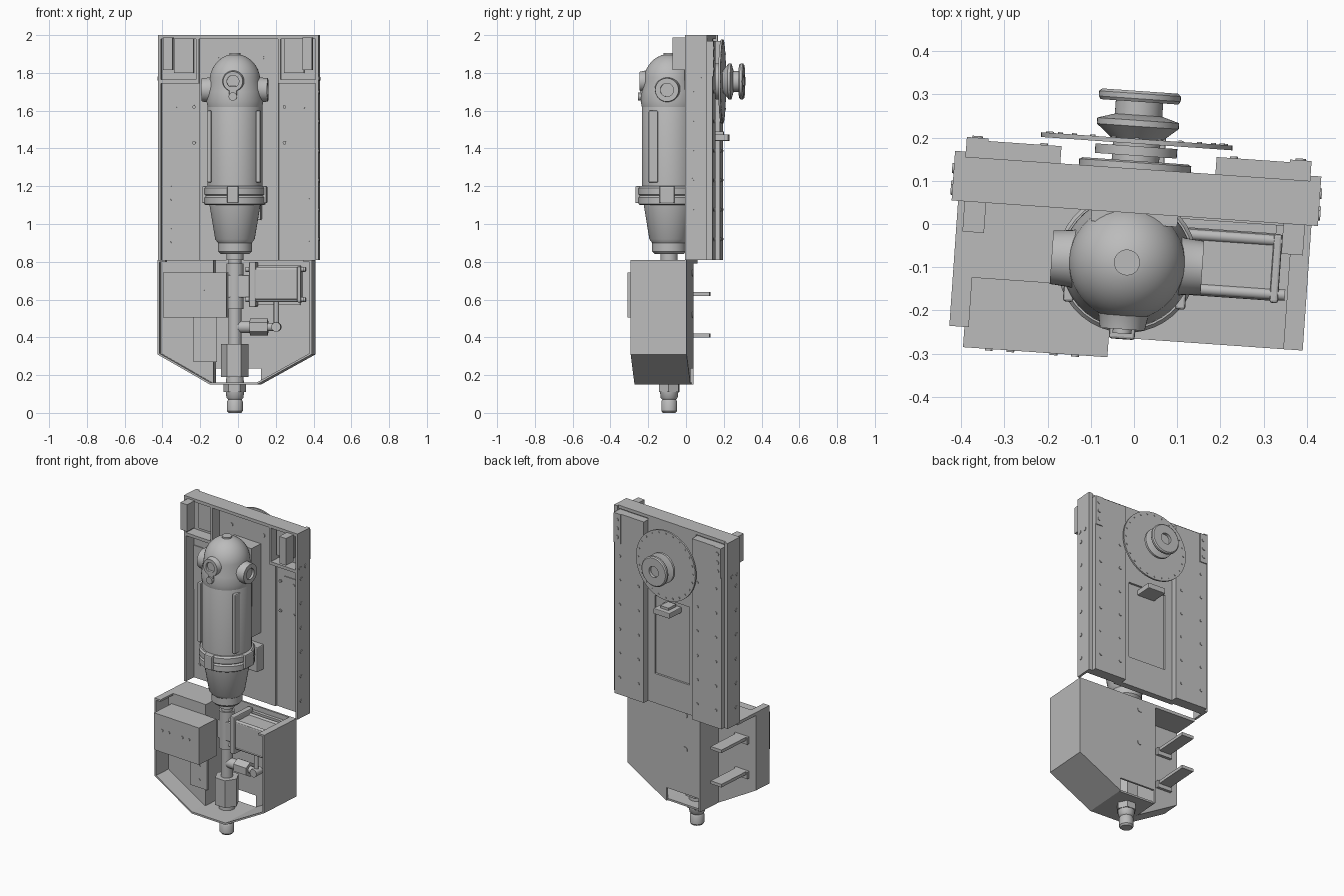
import bpy, bmesh, math
from mathutils import Matrix, Vector

if "Cube" in bpy.data.objects:
    bpy.data.objects.remove(bpy.data.objects["Cube"])

GREY = bpy.data.materials.new("machine_grey")
GREY.use_nodes = True
GREY.diffuse_color = (.5, .5, .5, 1)
GREY.node_tree.nodes["Principled BSDF"].inputs["Base Color"].default_value = GREY.diffuse_color

TURN = Matrix.Rotation(math.radians(-4), 4, "Z")   # whole unit stands slightly turned
AXES = {"x": Matrix.Rotation(math.pi / 2, 4, "Y"),
        "y": Matrix.Rotation(-math.pi / 2, 4, "X"), "z": Matrix()}
CX, CY = -.01, -.09                                # axis of the vertical spindle
SPINDLE = Vector((CX, CY, 0))
HUB = Vector((-.007, 0, 1.755))                    # axis of the rear pulley
TOP, SEAM, SHOULDER, FLOOR = 2, .81, .31, .15      # main heights
HALF, EDGE, STEP = .41, .425, -.13                 # widths of housing, frame and recess
FRONT, MID, BACK = -.265, -.15, .02                # depths of the housing
LIP, PLATE, SKIN, REAR, RAIL = .025, .1, .115, .128, .168   # depths of the frame
THIN, ROUND = .012, .006

def finish(name, bm, smooth=False):
    bmesh.ops.recalc_face_normals(bm, faces=bm.faces)
    mesh = bpy.data.meshes.new(name)
    bm.to_mesh(mesh)
    bm.free()
    mesh.materials.append(GREY)
    ob = bpy.data.objects.new(name, mesh)
    bpy.context.collection.objects.link(ob)
    ob.matrix_world = TURN
    if smooth:
        bpy.ops.object.select_all(action="DESELECT")
        ob.select_set(True)
        bpy.context.view_layer.objects.active = ob
        bpy.ops.object.shade_smooth_by_angle(angle=math.radians(35))

def box(name, left, right, front, back, bottom, top, bevel=0):
    bm = bmesh.new()
    bmesh.ops.create_cube(bm, size=1)
    low, high = (left, front, bottom), (right, back, top)
    for v in bm.verts:
        v.co = [a + (b - a) * (c + .5) for a, b, c in zip(low, high, v.co)]
    if bevel:
        bmesh.ops.bevel(bm, geom=bm.edges[:], offset=bevel, segments=2, affect="EDGES", profile=.5)
    finish(name, bm)

def prism(name, outline, front, back):
    # x-z outline extruded along y
    bm = bmesh.new()
    face = bm.faces.new([bm.verts.new((x, front, z)) for x, z in outline])
    new = bmesh.ops.extrude_face_region(bm, geom=[face])["geom"]
    verts = [g for g in new if isinstance(g, bmesh.types.BMVert)]
    bmesh.ops.translate(bm, verts=verts, vec=(0, back - front, 0))
    finish(name, bm)

def lathe(name, profile, origin=SPINDLE, axis="z", sides=40):
    # profile holds (radius, height along the axis)
    bm = bmesh.new()
    angles = [math.tau * i / sides for i in range(sides)]
    rings = [[bm.verts.new((r * math.cos(a), r * math.sin(a), h)) for a in angles] for r, h in profile]
    for low, high in zip(rings, rings[1:]):
        for i in range(sides):
            bm.faces.new((low[i - 1], low[i], high[i], high[i - 1]))
    bm.faces.new(rings[0])
    bm.faces.new(rings[-1])
    bm.transform(Matrix.Translation(origin) @ AXES[axis])
    finish(name, bm, sides > 8)

def rod(name, origin, axis, radius, start, end, sides=24):
    lathe(name, [(radius, start), (radius, end)], origin, axis, sides)

def bolt(name, x, y, z, axis, radius=.009):
    rod(name, (x, y, z), axis, radius, -.004, .004, 12)

# upper frame: back plate with a shallow window, and top bar
box("back_plate", -EDGE, EDGE, PLATE, SKIN, SEAM, TOP)
box("plate_rear_upper", -.18, .18, SKIN, REAR, 1.5, TOP)
box("plate_rear_lower", -.18, .18, SKIN, REAR, SEAM, 1)
box("front_centre_panel", -.21, .21, PLATE - THIN, PLATE, SEAM, TOP - .02)
box("top_bar", -EDGE, EDGE, LIP, REAR, TOP - .02, TOP)

# mirrored sides of the upper frame
for s, side in ((-1, "right_"), (1, "left_")):
    def side_box(name, inner, outer, *rest):
        box(side + name, min(s * inner, s * outer), max(s * inner, s * outer), *rest)
    side_box("side_wall", HALF, EDGE, LIP, REAR, SEAM, TOP)
    side_box("plate_rear_edge", .13, .18, SKIN, REAR, 1, 1.5)
    side_box("rear_rail", .18, .4, SKIN, RAIL, SEAM, TOP - .03)
    side_box("rear_rail_base", .4, EDGE, SKIN, .14, SEAM, TOP)
    side_box("rail_end_block", .35, .4, RAIL, RAIL + ROUND, 1.78, TOP - .03)
    side_box("front_panel", .27, HALF, PLATE - ROUND, PLATE, 1.38, 1.66)
    # corner pocket at the top
    side_box("pocket_floor", .21, HALF, LIP, PLATE, 1.745, 1.765)
    side_box("pocket_inner_wall", .21, .225, LIP, PLATE, 1.76, TOP)
    side_box("pocket_tab", .345, .395, -.045, LIP, HUB.z + .06, TOP - THIN)
    side_box("pocket_block", .24, .345, .06, PLATE, 1.8, TOP)
    # bolt rows
    for k in range(6):
        z = .92 + .156 * k
        bolt(side + "wall_bolt", s * EDGE, .06, z, "x", .011)
        bolt(side + "rail_inner_bolt", s * .22, RAIL, z, "y")
        bolt(side + "rail_outer_bolt", s * .36, RAIL, z, "y")
        bolt(side + "front_bolt", s * .37, PLATE, .9 + k * .075, "y")
    for y in (.05, .1):
        bolt(side + "wall_top_bolt", s * EDGE, y, 1.77, "x", THIN)
        bolt(side + "bar_end_bolt", s * HALF, y, TOP - .004, "z")
    for x in (.08, .23):
        bolt(side + "bar_bolt", s * x, .075, TOP - .004, "z")
    for k in range(3):
        bolt(side + "block_bolt", s * .375, RAIL + ROUND, 1.82 + k * .055, "y", THIN)
    for x in (.24, .34):
        for z in (1.43, 1.62):
            bolt(side + "panel_bolt", s * x, PLATE - ROUND, z, "y")
    bolt(side + "head_bolt", s * .12, PLATE - THIN, 1.88, "y", THIN)

# spindle: domed head, body, clamp and tapered foot
BODY = .145
quarter = [math.pi / 2 * i / 10 for i in range(10)]
dome = [(.135 * math.cos(a), HUB.z + BODY * math.sin(a)) for a in quarter]
lathe("spindle_head", [(BODY, 1.62), (BODY + ROUND, 1.65), (BODY, 1.7)] + dome)
lathe("spindle_body", [(BODY, 1.2), (BODY, 1.62), (BODY - ROUND, 1.64)])
for z in (1.1, 1.15):
    lathe("clamp_ring", [(.155, z), (.163, z + ROUND), (.163, z + .04), (.155, z + .05)])
lathe("spindle_foot", [(.075, SEAM + .03), (.09, .855), (.09, .9), (.105, .92), (.135, 1.1)])
box("clamp_lug", CX - .03, CX + .03, CY - .178, CY - BODY, 1.11, 1.2, ROUND)
for s in (-1, 1):
    ear, rib, port = CX + s * .155, CX + s * .13, SPINDLE + Vector((0, 0, 1.71))
    box("clamp_ear", ear - .015, ear + .015, CY - .04, CY + .04, 1.11, 1.2, ROUND)
    box("body_rib", rib - THIN, rib + THIN, CY - .1, CY - .05, 1.22, 1.6, ROUND)
    lathe("side_port", [(.08, s * .09), (.066, s * .13), (.062, s * .175), (.035, s * .175), (.035, s * .16)], port, "x")
port = SPINDLE + Vector((0, 0, HUB.z))
lathe("front_port", [(.075, -.09), (.058, -.12), (.052, -.155), (.032, -.155), (.032, -.14)], port, "y")
rod("front_drain", (CX, CY - BODY, 1.675), "y", .022, -.02, .05)
box("drain_web", CX - .02, CX + .02, CY - .155, CY - .12, 1.66, 1.73, ROUND)
rod("dome_plug", SPINDLE, "z", .03, 1.88, 1.905)
box("spindle_mount", -PLATE, PLATE, 0, PLATE, 1.25, 1.82)
box("lower_mount", -.08, .12, .03, PLATE, 1.02, 1.18, ROUND)

# drive shaft and bottom connector
rod("drive_shaft", SPINDLE, "z", .035, .2, SEAM)
rod("shaft_sleeve", SPINDLE, "z", .045, .55, .79)
rod("shaft_collar", SPINDLE, "z", .045, SEAM, .85)
rod("large_hex_nut", SPINDLE, "z", .073, .19, .365, 6)
rod("small_hex_nut", SPINDLE, "z", .06, .11, FLOOR, 6)
lathe("bottom_nipple", [(.034, 0), (.042, .01), (.042, .06), (.036, .07), (.045, .08), (.05, .12), (.045, .2)])

# rear pulley, indexing disc and sensor bracket
lathe("rear_hub_ring", [(.13, SKIN), (.13, .142), (.122, .146)], HUB, "y", 48)
rod("index_disc", HUB, "y", .222, .186, .197, 64)
rod("pulley_shaft", HUB, "y", .055, SKIN, .29, 48)
rod("pulley_inner_flange", HUB, "y", .095, .158, .18, 48)
lathe("pulley_middle_flange", [(.06, .197), (.09, .222), (.095, .226), (.095, .24), (.055, .252)], HUB, "y", 48)
lathe("pulley_end_cap", [(.09, .283), (.095, .29), (.095, .302), (.088, .308), (.035, .308), (.035, .29)], HUB, "y", 48)
for i in range(24):
    a = math.tau * i / 24
    bolt("disc_pin", HUB.x + .205 * math.cos(a), .196, HUB.z + .205 * math.sin(a), "y", ROUND)
box("sensor_bracket", -.06, .06, SKIN, .228, 1.44, 1.475, .004)
box("sensor_head", -.03, .03, REAR, .2, 1.47, 1.49)

# lower housing: stepped back, sloped floor, side walls
NOTCH = .12
prism("housing_back", [(STEP, SEAM), (HALF, SEAM), (HALF, SHOULDER), (NOTCH, FLOOR), (NOTCH, .235),
                       (-NOTCH, .235), (-NOTCH, FLOOR), (STEP, FLOOR)], BACK, BACK + THIN)
prism("housing_recess_panel", [(-HALF, SEAM), (STEP, SEAM), (STEP, FLOOR), (-HALF, SHOULDER)], MID, MID + THIN)
box("housing_step_wall", STEP, -NOTCH, MID, BACK + THIN, FLOOR, SEAM)
box("housing_recess_roof", -HALF, -NOTCH, MID, BACK + THIN, SEAM - .02, SEAM)
box("housing_floor", STEP, NOTCH, FRONT, BACK, FLOOR, FLOOR + THIN)
for s, side, inner, depth in ((-1, "right_", STEP, MID), (1, "left_", NOTCH, BACK)):
    outer = s * HALF
    wall, flange = sorted((outer, outer - s * THIN)), sorted((outer, outer - s * .045))
    box(side + "housing_wall", *wall, FRONT, depth, SHOULDER, SEAM)
    box(side + "housing_flange", *flange, FRONT, depth, SEAM - THIN, SEAM)
    prism(side + "housing_slope", [(inner, FLOOR), (outer, SHOULDER), (outer, SHOULDER + THIN),
                                   (inner, FLOOR + THIN)], FRONT, depth)
for z in (.63, .41):
    box("rear_bracket", -.35, -.27, MID, .105, z - .01, z + .01)
    box("rear_bracket_foot", -.36, -.26, MID, MID + .03, z - .035, z + .01)
    bolt("back_slot_plug", -.02, BACK + THIN, z + .11, "y", .018)

# control block on the right half
box("control_block", -.375, -.04, -.312, MID, .505, .742)
box("block_mount_plate", -.225, -PLATE, MID - THIN, MID, .27, .505)
for s in (-1, 1):
    for x in (.05, .1):
        bolt("block_screw", s * x - .215, -.312, .645, "y")
    bolt("mount_screw", -.16, MID - THIN, .365 + s * .045, "y")

# actuator on the left half
box("actuator_body", .09, .33, -.155, 0, .6, .765, ROUND)
box("actuator_flange", .07, .105, -.165, .01, .56, .8, ROUND)
box("actuator_end_cap", .325, .345, -.16, 0, .585, .775, ROUND)
box("actuator_base", .1, .33, 0, BACK, .57, .78)
box("shaft_coupling", -.05, .08, -.13, -.05, .61, .73, ROUND)
for y in (-.14, -.015):
    for z in (.6, .76):
        rod("actuator_tie_rod", (0, y, z), "x", .013, .05, .36, 12)

# side fitting below the actuator
fitting = SPINDLE + Vector((0, 0, .455))
rod("side_fitting", fitting, "x", .032, 0, .11)
rod("side_fitting_nut", fitting, "x", .046, .08, .175, 6)
rod("side_fitting_tip", fitting, "x", .022, .175, .225)
elbow = fitting + Vector((.22, 0, 0))
rod("elbow", elbow, "y", .025, -.03, .03)
rod("riser_pipe", elbow, "z", .014, 0, .15, 16)
